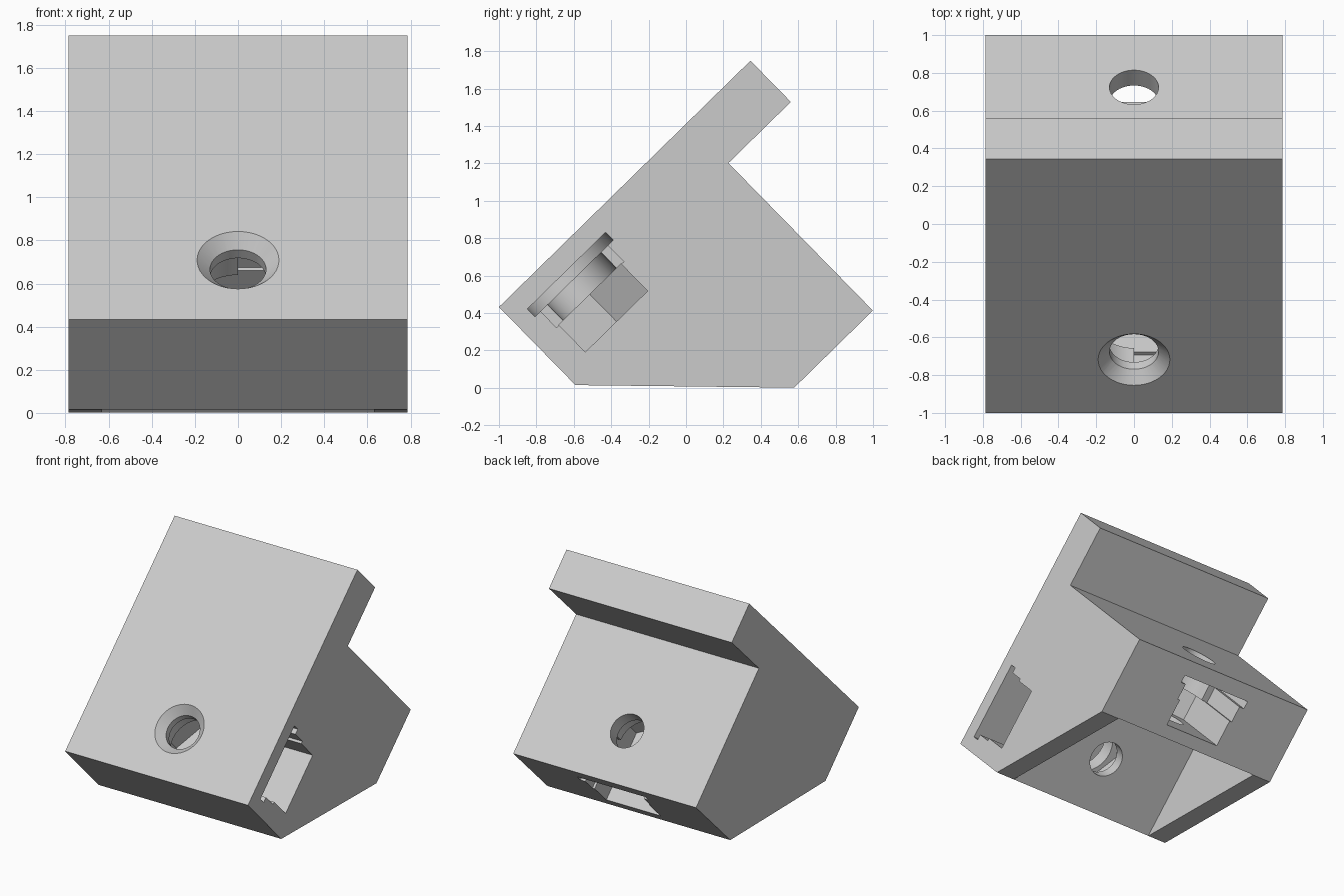
import bpy, bmesh, math
from mathutils import Matrix, Vector

if "Cube" in bpy.data.objects:
    bpy.data.objects.remove(bpy.data.objects["Cube"])

TILT = math.radians(44.4)
C, S = math.cos(TILT), math.sin(TILT)
X = Vector((1, 0, 0))
U = Vector((0, C, S))     # up along the slanted front face
V = Vector((0, S, -C))    # inward from the slanted front face

grey = bpy.data.materials.new("light_grey")
grey.diffuse_color = (0.6, 0.6, 0.6, 1)
grey.use_nodes = True
grey.node_tree.nodes["Principled BSDF"].inputs["Base Color"].default_value = grey.diffuse_color


def frame(origin, a, b, c):
    return Matrix.Translation(origin) @ Matrix((a, b, c)).transposed().to_4x4()


def prism(name, outline, d0, d1, matrix, top_scale=1.0):
    """Extrude an outline from depth d0 to d1 in the given frame."""
    bm = bmesh.new()
    lo = [bm.verts.new(matrix @ Vector((a, b, d0))) for a, b in outline]
    hi = [bm.verts.new(matrix @ Vector((a * top_scale, b * top_scale, d1)))
          for a, b in outline]
    bm.faces.new(lo[::-1])
    bm.faces.new(hi)
    n = len(lo)
    for i in range(n):
        j = (i + 1) % n
        bm.faces.new((lo[i], lo[j], hi[j], hi[i]))
    bm.normal_update()
    if bm.calc_volume(signed=True) < 0:
        bmesh.ops.reverse_faces(bm, faces=bm.faces)
    bm.normal_update()
    mesh = bpy.data.meshes.new(name)
    bm.to_mesh(mesh)
    bm.free()
    mesh.materials.append(grey)
    obj = bpy.data.objects.new(name, mesh)
    bpy.context.collection.objects.link(obj)
    return obj


def arc(r, start, end, n):
    return [(r * math.cos(start + (end - start) * i / n),
             r * math.sin(start + (end - start) * i / n)) for i in range(n + 1)]


def circle(r):
    return arc(r, 0, 2 * math.pi, 48)[:-1]


def volume(mesh):
    """Enclosed volume, or zero if the surface is open."""
    bm = bmesh.new()
    bm.from_mesh(mesh)
    closed = all(e.is_manifold for e in bm.edges)
    result = bm.calc_volume(signed=True) if closed else 0
    bm.free()
    return result


def cut(cutter):
    before = bracket.data.copy()
    bpy.context.view_layer.objects.active = bracket
    for solver in ('EXACT', 'MANIFOLD'):
        mod = bracket.modifiers.new("cut", 'BOOLEAN')
        mod.operation = 'DIFFERENCE'
        mod.solver = solver
        mod.object = cutter
        bpy.ops.object.modifier_apply(modifier=mod.name)
        if 0.5 * volume(before) < volume(bracket.data) < volume(before):
            break
        bracket.data = before.copy()
    bpy.data.objects.remove(cutter)


# Angle bracket body with a lip at the top
profile = [(-.412, -1.0085), (-.412, -.424), (.414, .404), (1.003, .404),
           (1.003, -.7), (1.47, -.7), (1.47, -1.0085)]
bracket = prism("bracket", profile, -.786, .786, frame(Vector(), U, V, X))

# Inner corner recess, leaving a gusset at each end
cut(prism("recess", [(-1, -.425), (.415, -.425), (.415, 1.5), (-1, 1.5)], -.63, .63,
          frame(Vector(), U, V, X)))


def bolt_seat(matrix):
    """Bolt hole with stepped washer and nut slot (open side, across, depth)."""
    half = (math.pi / 2, 1.5 * math.pi)
    washer = [(1.2, -.293), (1.2, .293)] + arc(.293, *half, 24)
    collar = [(1.21, -.252), (1.21, .252), (0, .252)] + arc(.2, *half, 24) + [(0, -.252)]
    nut = [(1.22, -.233), (1.22, .233), (-.135, .233), (-.269, 0), (-.135, -.233)]
    cut(prism("washer_slot", washer, .114, .172, matrix))
    cut(prism("collar_slot", collar, .16, .294, matrix))
    cut(prism("nut_slot", nut, .292, .495, matrix))
    cut(prism("bolt_hole", circle(.13), -.1, .7, matrix))


# Front leg bolt, nut slot open to the right; back leg bolt, slot open below
front_seat = frame(V * -1.0085 + U * -.0175, X, U, V)
bolt_seat(front_seat)
bolt_seat(frame(U * 1.003 + V * .01, V, X, -U))

# Countersink on the front face
cut(prism("countersink", circle(.2), -.01, .07, front_seat, .6))

# Smooth bores, sharp edges
bpy.ops.object.select_all(action='DESELECT')
bracket.select_set(True)
bpy.context.view_layer.objects.active = bracket
bpy.ops.object.shade_smooth_by_angle(angle=math.radians(30))
